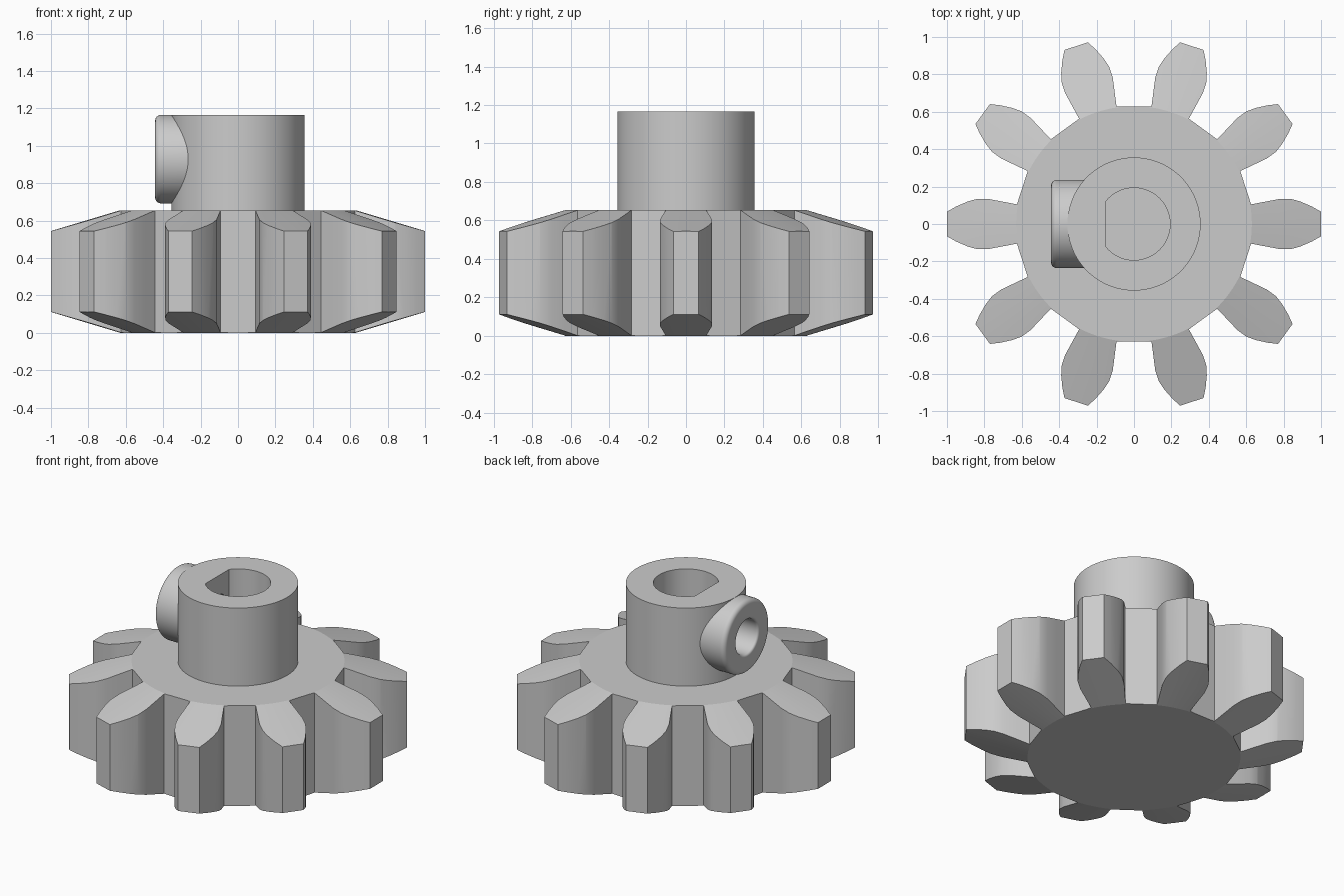
import bpy, bmesh, math
from mathutils import Matrix, Vector

cube = bpy.data.objects.get("Cube")
if cube:
    bpy.data.objects.remove(cube, do_unlink=True)

grey = bpy.data.materials.new("plain grey")
grey.use_nodes = True
COLOUR = (0.6, 0.6, 0.6, 1)
grey.diffuse_color = COLOUR
grey.node_tree.nodes["Principled BSDF"].inputs["Base Color"].default_value = COLOUR


def finish(bm, name, helper=False):
    bmesh.ops.remove_doubles(bm, verts=bm.verts, dist=1e-5)
    bmesh.ops.recalc_face_normals(bm, faces=bm.faces)
    mesh = bpy.data.meshes.new(name)
    bm.to_mesh(mesh)
    bm.free()
    mesh.materials.append(grey)
    obj = bpy.data.objects.new(name, mesh)
    bpy.context.collection.objects.link(obj)
    if helper:
        obj.hide_render = True
        obj.hide_set(True)
    return obj


def lathe(name, profile, closed=False, matrix=None, helper=False, steps=96):
    """Turn a (radius, height) profile around z."""
    bm = bmesh.new()
    vs = [bm.verts.new((r, 0, z)) for r, z in profile]
    es = [bm.edges.new(p) for p in zip(vs, vs[1:])]
    if closed:
        es.append(bm.edges.new((vs[-1], vs[0])))
    bmesh.ops.spin(bm, geom=vs + es, cent=(0, 0, 0), axis=(0, 0, 1),
                   angle=math.tau, steps=steps, use_merge=False)
    if matrix:
        bm.transform(matrix)
    return finish(bm, name, helper)


def prism(name, outline, z0, z1, helper=False):
    """Extrude a flat outline upward."""
    bm = bmesh.new()
    face = bm.faces.new([bm.verts.new((x, y, z0)) for x, y in outline])
    new = bmesh.ops.extrude_face_region(bm, geom=[face])["geom"]
    bmesh.ops.translate(bm, vec=(0, 0, z1 - z0),
                        verts=[v for v in new if isinstance(v, bmesh.types.BMVert)])
    return finish(bm, name, helper)


def boolean(obj, cutter, operation):
    mod = obj.modifiers.new(cutter.name, "BOOLEAN")
    mod.object, mod.operation, mod.solver = cutter, operation, "EXACT"
    bpy.context.view_layer.objects.active = obj
    bpy.ops.object.modifier_apply(modifier=mod.name)


def smooth(obj, degrees):
    bpy.ops.object.select_all(action="DESELECT")
    obj.select_set(True)
    bpy.context.view_layer.objects.active = obj
    bpy.ops.object.shade_smooth_by_angle(angle=math.radians(degrees))


def arc(cx, cz, r, a0, a1, n=6):
    return [(cx + r * math.cos(math.radians(a0 + (a1 - a0) * i / n)),
             cz + r * math.sin(math.radians(a0 + (a1 - a0) * i / n))) for i in range(n + 1)]


# Toothed wheel: ten mirrored tooth profiles
TEETH, TOP = 10, 0.655
flank = [(0.626, 0.105), (0.70, 0.119), (0.78, 0.134), (0.84, 0.134),
         (0.89, 0.120), (0.95, 0.094), (1.0, 0.066)]
tooth = [(x, -y) for x, y in flank] + flank[::-1]
outline = []
for i in range(TEETH):
    turn = Matrix.Rotation(math.tau * i / TEETH, 2)
    outline += [tuple(turn @ Vector(p)) for p in tooth]
wheel = prism("gear_wheel", outline, 0, TOP)

# Tooth ends slope away conically above and below
slope = 0.3
rim = 1.1
drop = slope * (rim - 0.63)
blank = lathe("wheel_blank", [(0, 0), (0.63, 0), (rim, drop), (rim, TOP - drop),
                              (0.63, TOP), (0, TOP)], helper=True, steps=120)
boolean(wheel, blank, "INTERSECT")
smooth(wheel, 16)

# Hub with a D-shaped bore
HUB_TOP = 1.165
hub = lathe("hub", [(0, 0.64), (0.356, 0.64), (0.356, HUB_TOP), (0, HUB_TOP)])
flat = 180 - math.degrees(math.acos(0.15 / 0.193))
bore = prism("bore_cutter", arc(0, 0, 0.193, -flat, flat, 64), 0.6, 1.3, helper=True)
boolean(hub, bore, "DIFFERENCE")

# Round boss on the side of the hub, with a screw hole into the bore
along_x = Matrix.Translation((0, 0, 0.928)) @ Matrix.Rotation(-math.pi / 2, 4, "Y")
screw_hole = lathe("screw_hole_cutter", [(0, 0.08), (0.114, 0.08), (0.114, 0.5), (0, 0.5)],
                   matrix=along_x, helper=True, steps=64)
boolean(hub, screw_hole, "DIFFERENCE")
smooth(hub, 30)

R, FACE, ROUND = 0.236, 0.443, 0.03
boss = lathe("screw_boss", [(0.112, 0.2), (R, 0.2)]
             + arc(R - ROUND, FACE - ROUND, ROUND, 0, 90)
             + arc(0.112 + 0.015, FACE - 0.015, 0.015, 90, 180, 4),
             closed=True, matrix=along_x)
smooth(boss, 35)
